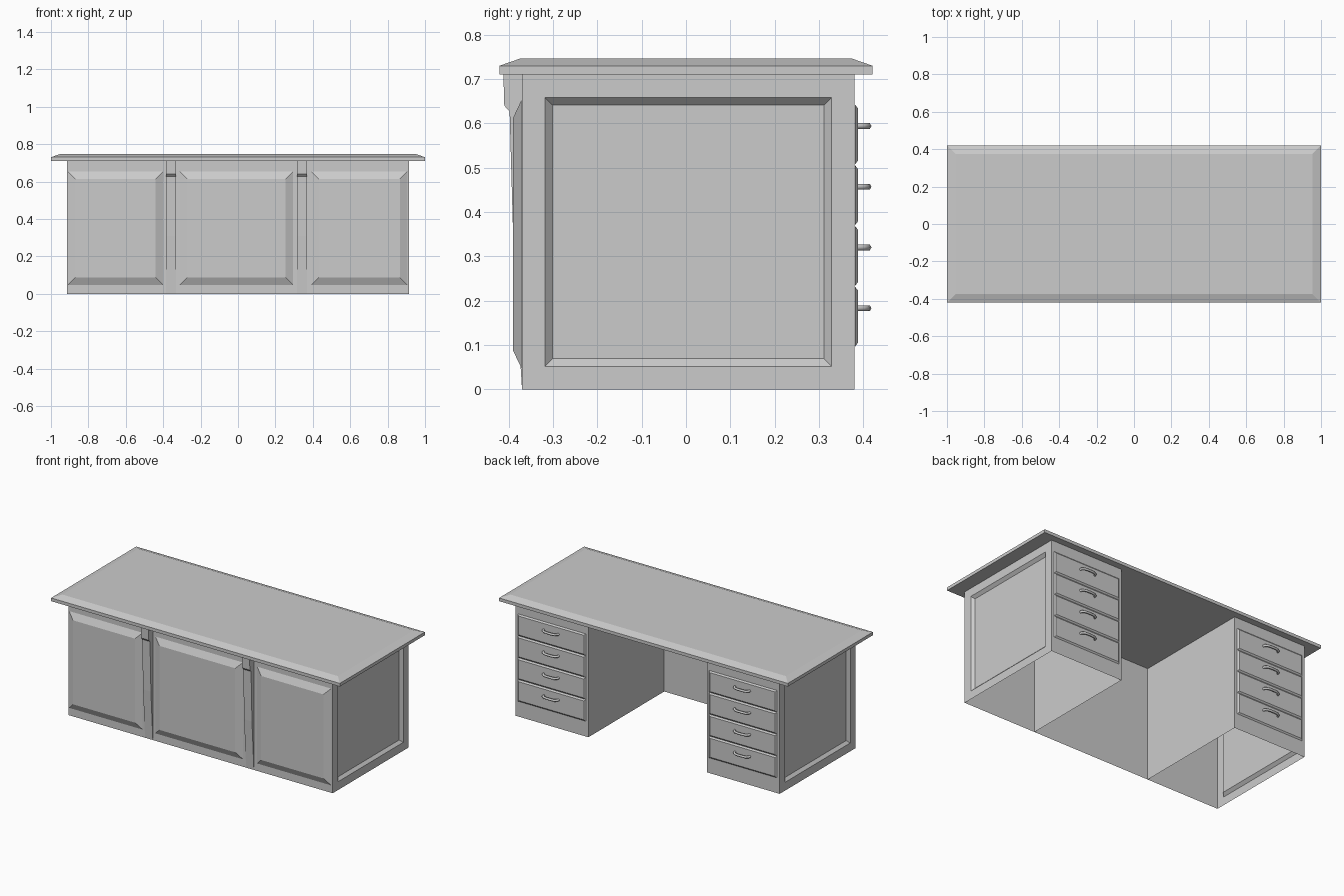
import bpy, bmesh
from mathutils import Vector

if "Cube" in bpy.data.objects:
    bpy.data.objects.remove(bpy.data.objects["Cube"])


def finish(name, bm):
    mesh = bpy.data.meshes.new(name)
    bm.to_mesh(mesh)
    bm.free()
    obj = bpy.data.objects.new(name, mesh)
    bpy.context.collection.objects.link(obj)
    return obj


def wall(bm, a, b, z0, z1, insets=()):
    """Upright quad from plan point a to b, outward to the right of a->b, with stepped insets."""
    pts = [(*a, z0), (*b, z0), (*b, z1), (*a, z1)]
    face = bm.faces.new([bm.verts.new(p) for p in pts])
    face.normal_update()
    for thickness, depth in insets:
        bmesh.ops.inset_individual(bm, faces=[face], thickness=thickness,
                                   depth=depth, use_even_offset=True)
        face.normal_update()


X, Y0, Y1, H = 0.915, -0.37, 0.38, 0.71
KNEE = 0.41

# Carcass: open-bottomed shell with sunk side panels
bm = bmesh.new()
sunk = [(0.052, 0), (0.017, -0.017)]
wall(bm, (-X, Y0), (X, Y0), 0, H)
wall(bm, (X, Y0), (X, Y1), 0, H, sunk)
wall(bm, (-X, Y1), (-X, Y0), 0, H, sunk)
wall(bm, (X, Y1), (KNEE, Y1), 0, H)
wall(bm, (-KNEE, Y1), (-X, Y1), 0, H)
wall(bm, (KNEE, Y1), (KNEE, Y0), 0, H)
wall(bm, (-KNEE, Y0), (-KNEE, Y1), 0, H)
bmesh.ops.remove_doubles(bm, verts=bm.verts, dist=1e-5)
finish("carcass", bm)

# Desk top: slab with a wide chamfer on its upper edge
bm = bmesh.new()
bmesh.ops.create_cube(bm, size=1)
for v in bm.verts:
    v.co = Vector((v.co.x * 2, v.co.y * 0.842, 0.72 + v.co.z * 0.02))
bm.normal_update()
upper = max(bm.faces, key=lambda f: f.calc_center_median().z)
bmesh.ops.inset_individual(bm, faces=[upper], thickness=0.046, depth=0.016,
                           use_even_offset=True)
finish("desk_top", bm)

# Raised front panels
for label, x0, x1 in (("left", -0.91, -0.40), ("centre", -0.312, 0.294), ("right", 0.393, 0.905)):
    bm = bmesh.new()
    wall(bm, (x0, Y0 - 0.001), (x1, Y0 - 0.001), 0.047, 0.653, [(0.04, 0.019)])
    finish("front_panel_" + label, bm)

# Tapered pilasters between the panels
profile = [(Y0, 0), (-0.389, 0.31), (-0.398, 0.627), (-0.41, 0.64), (-0.412, H), (Y0, H)]
for label, xc in (("left", -0.358), ("right", 0.342)):
    bm = bmesh.new()
    face = bm.faces.new([bm.verts.new((xc - 0.027, y, z)) for y, z in profile])
    ext = bmesh.ops.extrude_face_region(bm, geom=[face])
    moved = [g for g in ext["geom"] if isinstance(g, bmesh.types.BMVert)]
    bmesh.ops.translate(bm, verts=moved, vec=(0.054, 0, 0))
    bmesh.ops.recalc_face_normals(bm, faces=bm.faces)
    finish("pilaster_" + label, bm)

# Drawer fronts and bail handles on both pedestals
pull = [(-0.052, 0.384), (-0.049, 0.398), (-0.036, 0.408), (-0.018, 0.411),
        (0.018, 0.411), (0.036, 0.408), (0.049, 0.398), (0.052, 0.384)]
for side, label in ((-1, "left"), (1, "right")):
    xc = side * (X + KNEE) / 2
    for i in range(4):
        zc = 0.164 + i * 0.137
        bm = bmesh.new()
        wall(bm, (xc + 0.235, Y1 + 0.001), (xc - 0.235, Y1 + 0.001),
             zc - 0.068, zc + 0.068, [(0.009, 0.007)])
        finish(f"drawer_{label}_{i + 1}", bm)

        curve = bpy.data.curves.new("handle", "CURVE")
        curve.dimensions = "3D"
        curve.bevel_depth = 0.0075
        curve.bevel_resolution = 1
        curve.use_fill_caps = True
        spline = curve.splines.new("POLY")
        spline.points.add(len(pull) - 1)
        for p, (x, y) in zip(spline.points, pull):
            p.co = (xc + x, y, zc + 0.019, 1)
        handle = bpy.data.objects.new(f"handle_{label}_{i + 1}", curve)
        bpy.context.collection.objects.link(handle)
